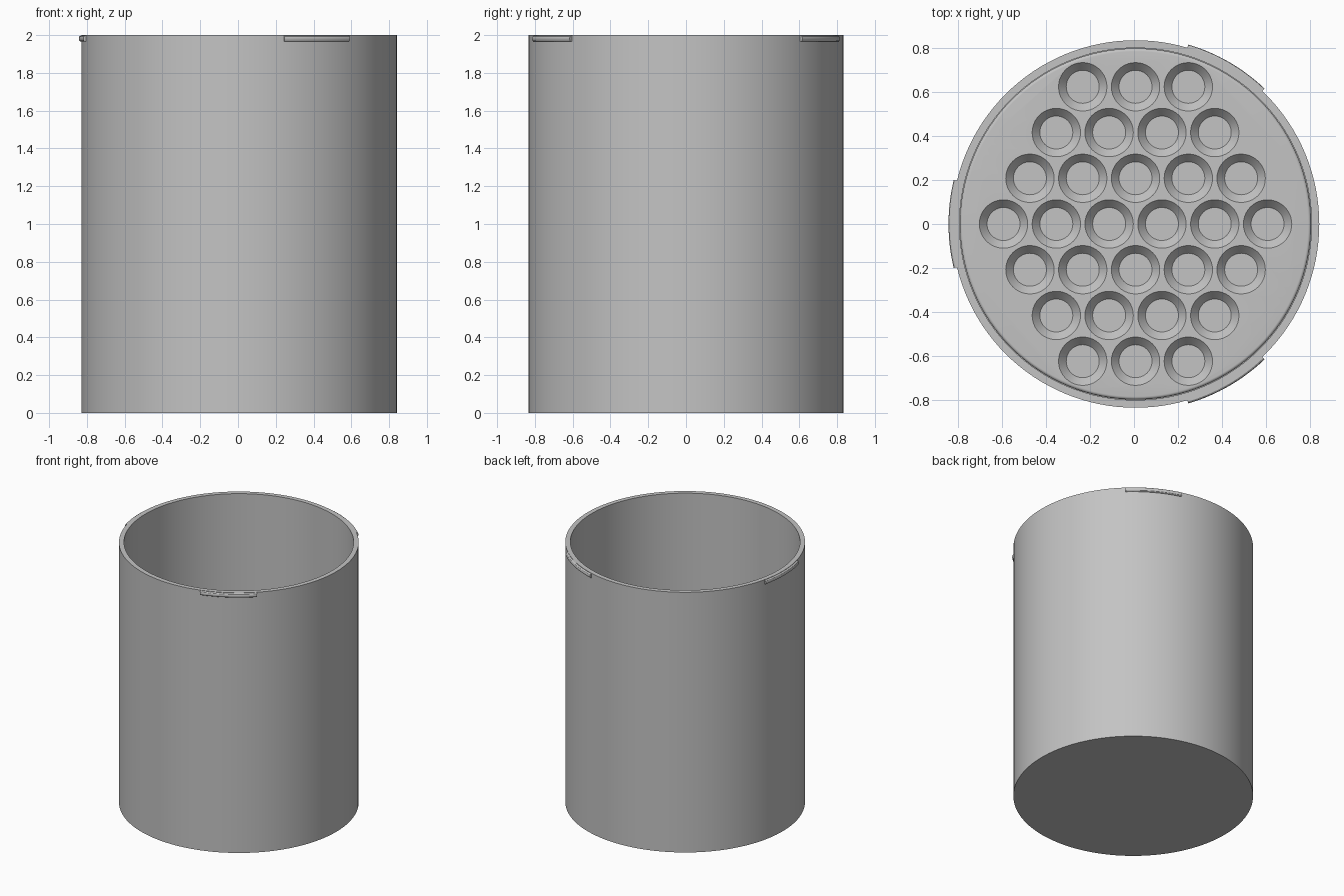
import bpy, bmesh, math
from mathutils import Matrix

cube = bpy.data.objects.get("Cube")
if cube:
    bpy.data.objects.remove(cube, do_unlink=True)

CX = 0.007            # cup axis
OUTER, INNER = 0.835, 0.80
TRAY_BOTTOM, TRAY_TOP = 0.04, 0.09
PITCH, HOLE_TOP, HOLE_BOTTOM, HOLE_DEPTH = 0.24, 0.11, 0.075, 0.04

grey = bpy.data.materials.new("plain grey")
grey.use_nodes = True
grey.diffuse_color = (0.55, 0.55, 0.55, 1)
grey.node_tree.nodes["Principled BSDF"].inputs["Base Color"].default_value = grey.diffuse_color


def make_object(name, bm):
    bmesh.ops.recalc_face_normals(bm, faces=bm.faces)
    mesh = bpy.data.meshes.new(name)
    bm.to_mesh(mesh)
    bm.free()
    mesh.materials.append(grey)
    obj = bpy.data.objects.new(name, mesh)
    obj.location.x = CX
    bpy.context.collection.objects.link(obj)
    return obj


def shade(obj):
    bpy.ops.object.select_all(action='DESELECT')
    obj.select_set(True)
    bpy.context.view_layer.objects.active = obj
    bpy.ops.object.shade_smooth_by_angle(angle=math.radians(30))


def lathe(name, profile, steps=128):
    """Revolve an open (radius, z) profile and cap its two end rings."""
    bm = bmesh.new()
    rings = []
    for r, z in profile:
        angles = [2 * math.pi * i / steps for i in range(steps)]
        rings.append([bm.verts.new((r * math.cos(a), r * math.sin(a), z)) for a in angles])
    for low, high in zip(rings, rings[1:]):
        for i in range(steps):
            j = (i + 1) % steps
            bm.faces.new((low[i], low[j], high[j], high[i]))
    bm.faces.new(rings[0])
    bm.faces.new(rings[-1])
    return make_object(name, bm)


def arc_bar(name, profile, middle, half, steps=16):
    """Sweep a closed (radius, z) profile along part of a circle."""
    bm = bmesh.new()
    sections = []
    for i in range(steps + 1):
        a = middle - half + 2 * half * i / steps
        sections.append([bm.verts.new((r * math.cos(a), r * math.sin(a), z)) for r, z in profile])
    n = len(profile)
    for s, t in zip(sections, sections[1:]):
        for k in range(n):
            bm.faces.new((s[k], s[(k + 1) % n], t[(k + 1) % n], t[k]))
    bm.faces.new(sections[0])
    bm.faces.new(sections[-1])
    return make_object(name, bm)


# Cup: hollow cylinder with a thin floor
cup = lathe("cup", [(OUTER, 0), (OUTER, 2), (INNER, 2), (INNER, TRAY_BOTTOM)])
shade(cup)

# Tray on the floor with a rounded upper edge
ROUND = 0.014
tray_radius = INNER - 0.002
edge = [(tray_radius - ROUND + ROUND * math.cos(a), TRAY_TOP - ROUND + ROUND * math.sin(a))
        for a in (math.radians(15 * i) for i in range(7))]
tray = lathe("tray", [(tray_radius, TRAY_BOTTOM)] + edge)

# Hexagonal pattern of tapered pockets
bm = bmesh.new()
EXTRA = 0.005
slope = (HOLE_TOP - HOLE_BOTTOM) / HOLE_DEPTH
height = HOLE_DEPTH + EXTRA
for row in range(-3, 4):
    count = 6 - abs(row)
    for i in range(count):
        x = (i - (count - 1) / 2) * PITCH
        y = row * PITCH * math.sqrt(3) / 2
        z = TRAY_TOP + EXTRA - height / 2
        bmesh.ops.create_cone(bm, cap_ends=True, segments=40, radius1=HOLE_BOTTOM,
                              radius2=HOLE_TOP + slope * EXTRA, depth=height,
                              matrix=Matrix.Translation((x, y, z)))
cutter = make_object("pocket_cutter", bm)
cutter.hide_render = True

cut = tray.modifiers.new("pockets", 'BOOLEAN')
cut.operation = 'DIFFERENCE'
cut.solver = 'EXACT'
cut.object = cutter
bpy.context.view_layer.objects.active = tray
bpy.ops.object.modifier_apply(modifier=cut.name)
bpy.data.objects.remove(cutter, do_unlink=True)
shade(tray)

# Three rounded locking tabs around the rim
tab_profile = [(0.82, 1.966), (0.841, 1.966), (0.847, 1.97), (0.85, 1.977),
               (0.85, 1.986), (0.847, 1.993), (0.841, 1.997), (0.82, 1.997)]
for name, angle in (("right_tab", 180), ("back_left_tab", 60), ("front_left_tab", -60)):
    shade(arc_bar(name, tab_profile, math.radians(angle), math.radians(13.6)))
